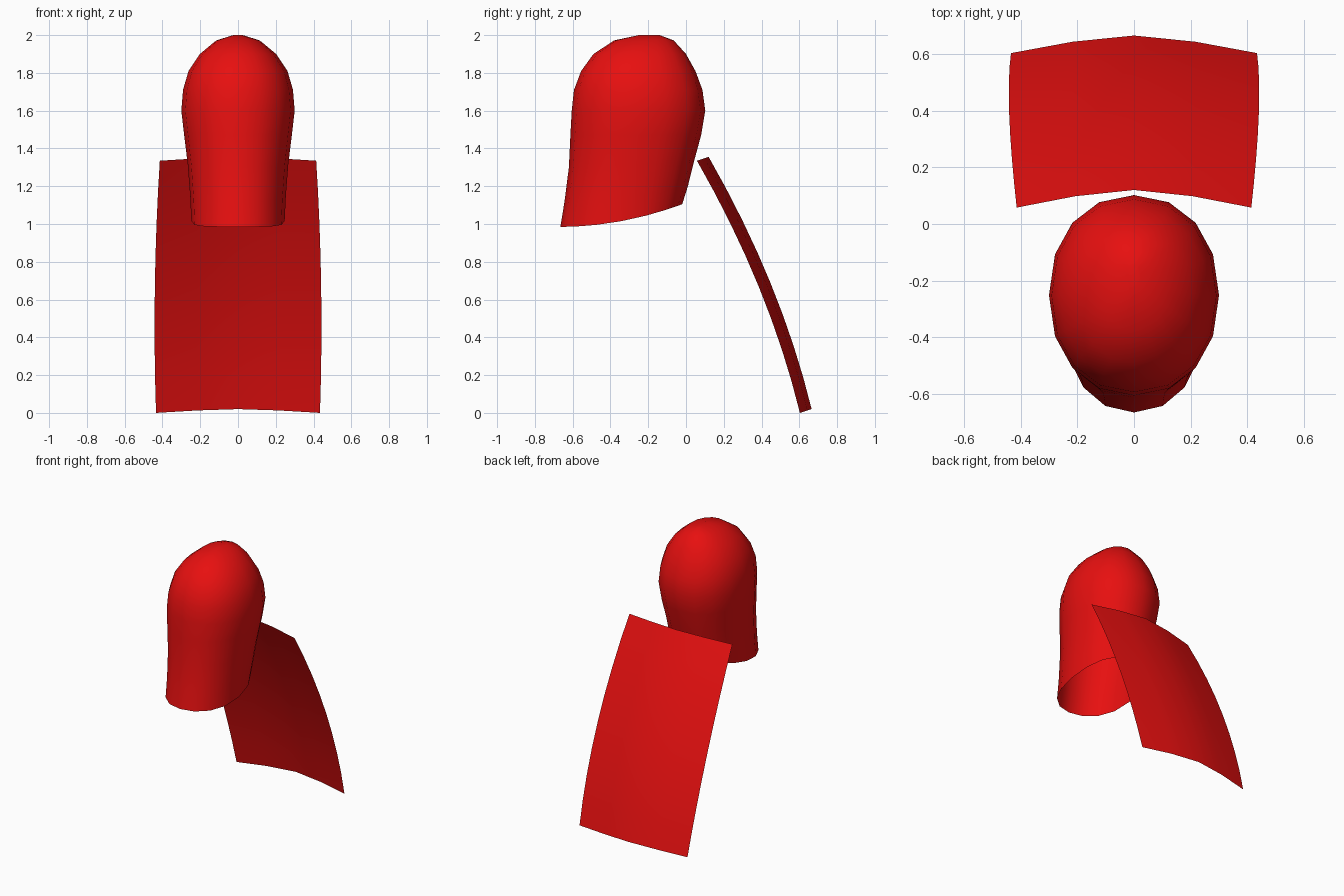
import bpy
import bmesh
import math

cube = bpy.data.objects.get("Cube")
if cube:
    bpy.data.objects.remove(cube, do_unlink=True)

# Single red cloth material
RED = (0.8, 0.005, 0.005, 1.0)
red = bpy.data.materials.new("red cloth")
red.use_nodes = True
red.diffuse_color = RED
bsdf = next(n for n in red.node_tree.nodes if n.type == 'BSDF_PRINCIPLED')
bsdf.inputs["Base Color"].default_value = RED
bsdf.inputs["Roughness"].default_value = 0.7


def skin_rows(name, rows, closed=False, cap=False):
    """Bridge successive rows of points into a smooth sheet or tube."""
    bm = bmesh.new()
    grid = [[bm.verts.new(p) for p in row] for row in rows]
    n = len(grid[0])
    for low, high in zip(grid, grid[1:]):
        for j in range(n if closed else n - 1):
            k = (j + 1) % n
            bm.faces.new((low[j], low[k], high[k], high[j]))
    if cap:
        bm.faces.new(grid[-1])
    mesh = bpy.data.meshes.new(name)
    bm.to_mesh(mesh)
    bm.free()
    mesh.materials.append(red)
    mesh.shade_smooth()
    obj = bpy.data.objects.new(name, mesh)
    bpy.context.collection.objects.link(obj)
    return obj


def signed_pow(v, e):
    return math.copysign(abs(v) ** e, v)


# Hood: open-bottomed shell of oval rings, from the slanted rim to the crown
# (front z, back z, front y, back y, half width, sag of the rim)
HOOD = [
    (0.985, 1.105, -0.665, -0.020, 0.247, 0.030),
    (1.120, 1.200, -0.643, 0.010, 0.253, 0.015),
    (1.300, 1.330, -0.620, 0.042, 0.266, 0.0),
    (1.470, 1.470, -0.612, 0.080, 0.285, 0.0),
    (1.600, 1.600, -0.605, 0.102, 0.300, 0.0),
    (1.710, 1.710, -0.593, 0.087, 0.291, 0.0),
    (1.810, 1.810, -0.555, 0.050, 0.262, 0.0),
    (1.900, 1.900, -0.490, 0.000, 0.202, 0.0),
    (1.972, 1.972, -0.380, -0.065, 0.115, 0.0),
    (2.000, 2.000, -0.250, -0.140, 0.025, 0.0),
]
SEGMENTS = 16
rings = []
for zf, zb, yf, yb, w, sag in HOOD:
    ring = []
    for j in range(SEGMENTS):
        a = 2 * math.pi * j / SEGMENTS
        x = w * signed_pow(math.sin(a), 0.93)
        c = signed_pow(math.cos(a), 0.93)
        t = (1 - c) / 2                      # 0 at the front, 1 at the back
        ring.append((x, yf + (yb - yf) * t,
                     zf + (zb - zf) * t - sag * 4 * t * (1 - t)))
    rings.append(ring)
skin_rows("hood", rings, closed=True, cap=True)

# Cape: one sheet, bowed down its length and arched across its width
ROWS, COLS = 8, 4
sheet = []
for i in range(ROWS + 1):
    s = 1 - i / ROWS                         # 1 at the hem, 0 at the shoulders
    y = 0.058 + 0.545 * s + 0.22 * s * (1 - s)
    z = 1.335 * (1 - s)
    half = 0.414 + 0.02 * s + 0.065 * s * (1 - s)
    row = []
    for j in range(COLS + 1):
        u = 1 - 2 * j / COLS                 # +x to -x so the outside faces back
        arch = 1 - abs(u) ** 1.5
        row.append((half * u, y + 0.062 * arch, z + 0.02 * arch))
    sheet.append(row)
skin_rows("cape", sheet)
